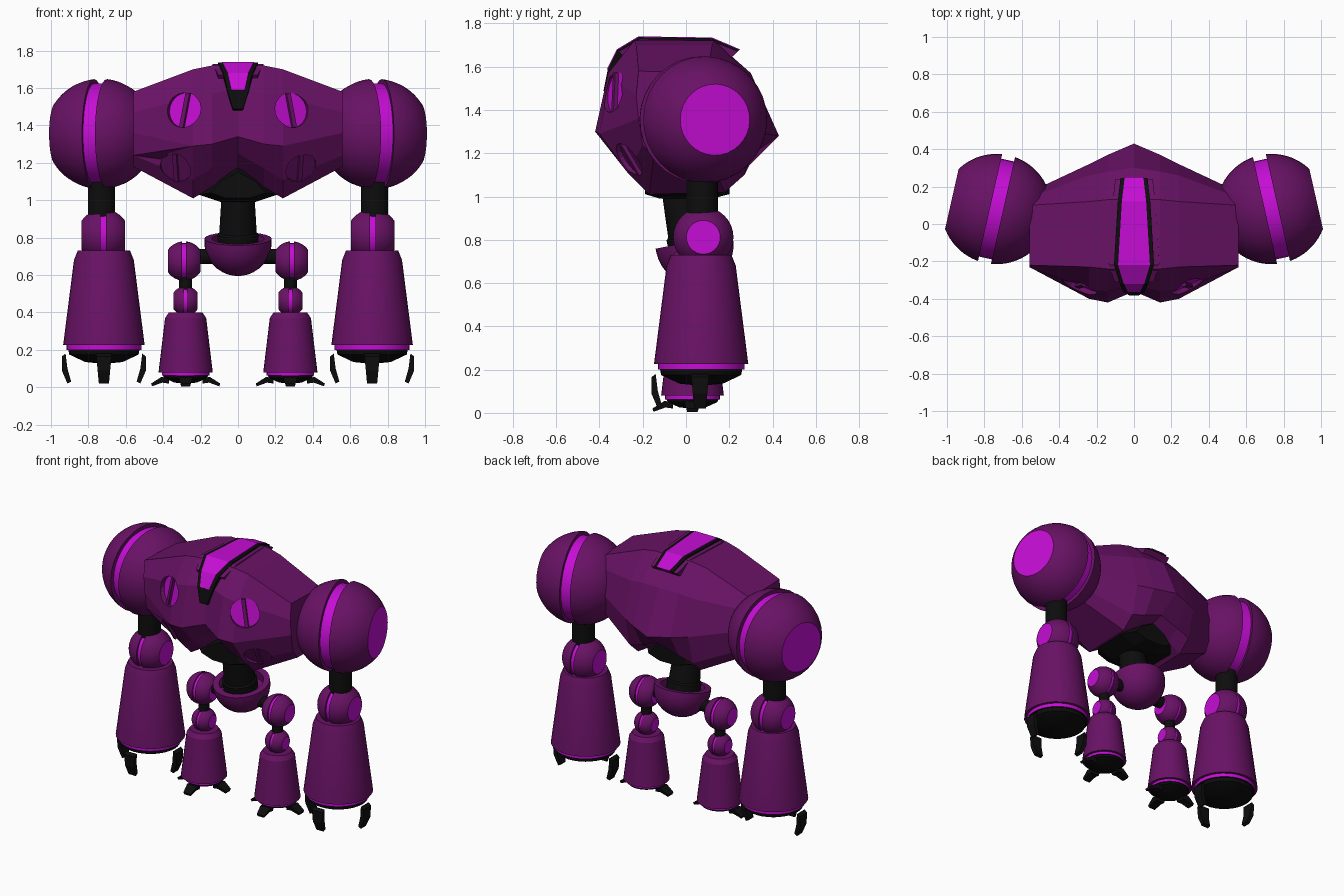
import bpy, bmesh, math
from mathutils import Vector

if "Cube" in bpy.data.objects:
    bpy.data.objects.remove(bpy.data.objects["Cube"])


def material(name, rgb):
    m = bpy.data.materials.new(name)
    m.use_nodes = True
    m.diffuse_color = (*rgb, 1)
    m.node_tree.nodes["Principled BSDF"].inputs["Base Color"].default_value = (*rgb, 1)
    return m


MATS = {"p": material("dark purple", (0.14, 0.006, 0.13)),
        "m": material("bright magenta", (0.56, 0.004, 0.66)),
        "k": material("black", (0.004, 0.004, 0.004))}
KEYS = "pmk"
UP = Vector((0, 0, 1))
smooth_parts = []


def finish(name, bm, smooth=False):
    bmesh.ops.recalc_face_normals(bm, faces=bm.faces[:])
    mesh = bpy.data.meshes.new(name)
    bm.to_mesh(mesh)
    bm.free()
    for k in KEYS:
        mesh.materials.append(MATS[k])
    ob = bpy.data.objects.new(name, mesh)
    bpy.context.collection.objects.link(ob)
    if smooth:
        smooth_parts.append(ob)
    return ob


def lathe(name, profile, mats, loc, axis=UP, n=32):
    """Turn (radius, height) points round an axis; one material letter per segment."""
    bm = bmesh.new()
    turn = UP.rotation_difference(Vector(axis))
    rings = []
    for r, h in profile:
        count = n if r > 0 else 1
        angles = [math.tau * i / n for i in range(count)]
        rings.append([bm.verts.new(Vector(loc) + turn @ Vector((r * math.cos(a), r * math.sin(a), h)))
                      for a in angles])
    for a, b, key in zip(rings, rings[1:], mats):
        for i in range(n):
            j = (i + 1) % n
            corners = [a[i % len(a)], a[j % len(a)], b[j % len(b)], b[i % len(b)]]
            face = bm.faces.new(list(dict.fromkeys(corners)))
            face.material_index = KEYS.index(key)
    return finish(name, bm, True)


def loft(name, rings, key):
    """Skin a row of equal rings and close both ends."""
    bm = bmesh.new()
    rows = [[bm.verts.new(p) for p in ring] for ring in rings]
    for a, b in zip(rows, rows[1:]):
        for i in range(len(a)):
            j = (i + 1) % len(a)
            bm.faces.new((a[i], a[j], b[j], b[i]))
    bm.faces.new(rows[0])
    bm.faces.new(rows[-1])
    for f in bm.faces:
        f.material_index = KEYS.index(key)
    return finish(name, bm)


def ball_joint(name, loc, radius, axis=(1, 0, 0), gap=0.1):
    """Ball with flat bright ends and a bright groove round its middle."""
    start, stop = math.asin(0.83), math.asin(gap)
    arc = [start + (stop - start) * i / 9 for i in range(10)]
    half = [(radius * math.cos(a), radius * math.sin(a)) for a in arc]
    inner = radius * 0.91
    side = [(0, half[0][1])] + half + [(inner, half[-1][1])]
    profile = side + [(r, -h) for r, h in reversed(side)]
    shell = "m" + "p" * 10
    return lathe(name, profile, shell + "m" + shell[::-1], loc, axis)


def claw(name, loc, angle, outline, width):
    """Tapered hook, its outline given as (reach, height)."""
    out = Vector((math.cos(angle), math.sin(angle), 0))
    across = UP.cross(out)
    top = max(h for r, h in outline)
    rings = [[Vector(loc) + out * r + UP * h + across * s * width * (0.6 + 0.4 * h / top)
              for r, h in outline] for s in (-1, 1)]
    loft(name, rings, "k")


# Torso: cross-sections from the middle outwards, (y, z) running round from top back
SECTIONS = {
    0: [(.13, 1.72), (-.24, 1.72), (-.33, 1.6), (-.36, 1.34), (-.28, 1.25),
        (-.12, 1.16), (.15, 1.15), (.28, 1.18), (.43, 1.28), (.3, 1.57)],
    .14: [(.13, 1.72), (-.24, 1.72), (-.36, 1.57), (-.42, 1.3), (-.3, 1.17),
          (-.17, 1.07), (.18, 1.08), (.28, 1.13), (.37, 1.29), (.28, 1.56)],
    .24: [(.12, 1.7), (-.23, 1.7), (-.35, 1.55), (-.4, 1.29), (-.27, 1.11),
          (-.17, 1.01), (.18, 1.02), (.27, 1.1), (.32, 1.3), (.26, 1.54)],
    .56: [(.1, 1.57), (-.22, 1.58), (-.23, 1.47), (-.22, 1.36), (-.2, 1.24),
          (-.15, 1.18), (.1, 1.18), (.15, 1.24), (.17, 1.37), (.14, 1.5)]}
stations = [-x for x in reversed(SECTIONS) if x] + list(SECTIONS)
torso = loft("torso", [[(x, y, z) for y, z in SECTIONS[abs(x)]] for x in stations], "p")

# Recessed lamps and lower ports cut into the chest
for s in (-1, 1):
    for loc, normal, r, floor in (((.28, -.32, 1.48), (.42, -.9, .12), .095, "m"),
                                  ((.33, -.25, 1.18), (.35, -.8, -.5), .088, "p")):
        axis = Vector((s * normal[0], *normal[1:])).normalized()
        cutter = lathe("cutter", [(0, 0), (r, 0), (r, .2), (0, .2)], floor + "pp",
                       (s * loc[0], *loc[1:]), axis, 20)
        cutter.hide_render = True
        smooth_parts.remove(cutter)
        mod = torso.modifiers.new("recess", "BOOLEAN")
        mod.operation, mod.solver, mod.object = "DIFFERENCE", "EXACT", cutter
        bpy.context.view_layer.objects.active = torso
        bpy.ops.object.modifier_apply(modifier=mod.name)
        bpy.data.objects.remove(cutter)
        # Slat across the opening
        c = Vector((s * loc[0], *loc[1:]))
        side = axis.cross(UP).normalized()
        tall = (side.cross(axis) + side * s * 0.15).normalized()
        loft("chest_slat", [[c + tall * t * r + side * a * .012 + axis * d
                             for a, d in ((-1, -.01), (1, -.01), (1, .018), (-1, .018))]
                            for t in (-.98, .98)], "p")

# Crest running over the top of the torso: collar, frame and bright panel
CREST = [(.25, 1.68, .05), (.12, 1.735, .065), (-.22, 1.74, .085),
         (-.32, 1.68, .055), (-.365, 1.59, .035), (-.385, 1.49, .005)]
CENTRE = Vector((0, -.05, 1.4))


def crest(name, path, widen, sink, key):
    rings = []
    for y, z, w in path:
        p = Vector((0, y, z))
        inward = (CENTRE - p).normalized()
        top, low = p + inward * sink, p + inward * (sink + .06)
        x = Vector((w + widen, 0, 0))
        rings.append([top - x, top + x, low + x, low - x])
    loft(name, rings, key)


crest("crest_collar", CREST[:4], .05, .014, "p")
crest("crest_frame", CREST, .022, .004, "k")
crest("crest_panel", CREST[:5], 0, 0, "m")

# Black underbody, waist and pelvis cup
outline = [(-.09, .99), (.09, .99), (.21, 1.03), (.13, 1.12), (0, 1.19), (-.13, 1.12), (-.21, 1.03)]
loft("underbody", [[(x * k, y, 1.06 + (z - 1.06) * k) for x, z in outline]
                   for y, k in ((-.19, .7), (-.12, 1), (.12, 1), (.2, .7))], "k")
lean = Vector((0, -.2, .98))
lathe("waist", [(0, 0), (.11, 0), (.11, .06), (.1, .07), (.085, .32), (0, .32)], "kkkkk",
      (0, .03, .76), lean, 16)
bowl = [(.18 * math.sin(a), -.18 * math.cos(a)) for a in (math.pi / 2 * i / 9 for i in range(10))]
bowl[0] = (0, -.18)
lathe("pelvis_cup", bowl + [(.18, .02), (.14, .02), (.14, -.04), (0, -.04)], "p" * 13,
      (0, .04, .775), lean)

HAND_CLAW = [(.205, .18), (.225, .165), (.225, .09), (.195, .02), (.175, .03), (.195, .1)]
TOE = [(.09, .05), (.13, .055), (.185, .02), (.18, .005), (.125, .025), (.09, .02)]
ARM = [(0, .73), (.14, .73), (.16, .68), (.218, .225), (.2, .225), (.2, .2),
       (.19, .2), (.185, .175), (.1, .135), (0, .125)]
SHIN = [(0, .4), (.09, .4), (.11, .37), (.145, .08), (.127, .08), (.127, .062),
        (.12, .062), (.115, .05), (.06, .025), (0, .02)]

for s, side in ((1, "left"), (-1, "right")):
    # Arms
    ball_joint(side + "_shoulder", (s * .735, .08, 1.355), .295, (s * .975, .22, 0), .12)
    lathe(side + "_upper_arm", [(0, .9), (.072, .9), (.072, 1.15), (0, 1.15)], "kkk", (s * .73, .075, 0))
    ball_joint(side + "_elbow", (s * .72, .08, .812), .14)
    lathe(side + "_forearm", ARM, "ppppmkkkk", (s * .717, .07, 0))
    # Legs
    lathe(side + "_hip_axle", [(0, .12), (.04, .12), (.04, .23), (0, .23)], "kkk",
          (0, .035, .7), (s, 0, 0), 16)
    ball_joint(side + "_hip", (s * .288, .03, .675), .105)
    lathe(side + "_thigh", [(0, .5), (.035, .5), (.035, .61), (0, .61)], "kkk", (s * .28, .03, 0), UP, 16)
    ball_joint(side + "_knee", (s * .28, .03, .462), .078)
    lathe(side + "_shin", SHIN, "ppppmkkkk", (s * .28, .03, 0))
    # Three hooks on each hand and foot: outer, inner and front
    for angle in (0, math.pi, -math.pi / 2):
        claw(side + "_hand_claw", (s * .717, .065, 0), angle, HAND_CLAW, .042)
        claw(side + "_toe", (s * .28, .03, 0), angle, TOE, .038)

bpy.ops.object.select_all(action="DESELECT")
for ob in smooth_parts:
    ob.select_set(True)
bpy.context.view_layer.objects.active = smooth_parts[0]
bpy.ops.object.shade_smooth_by_angle(angle=math.radians(25))
